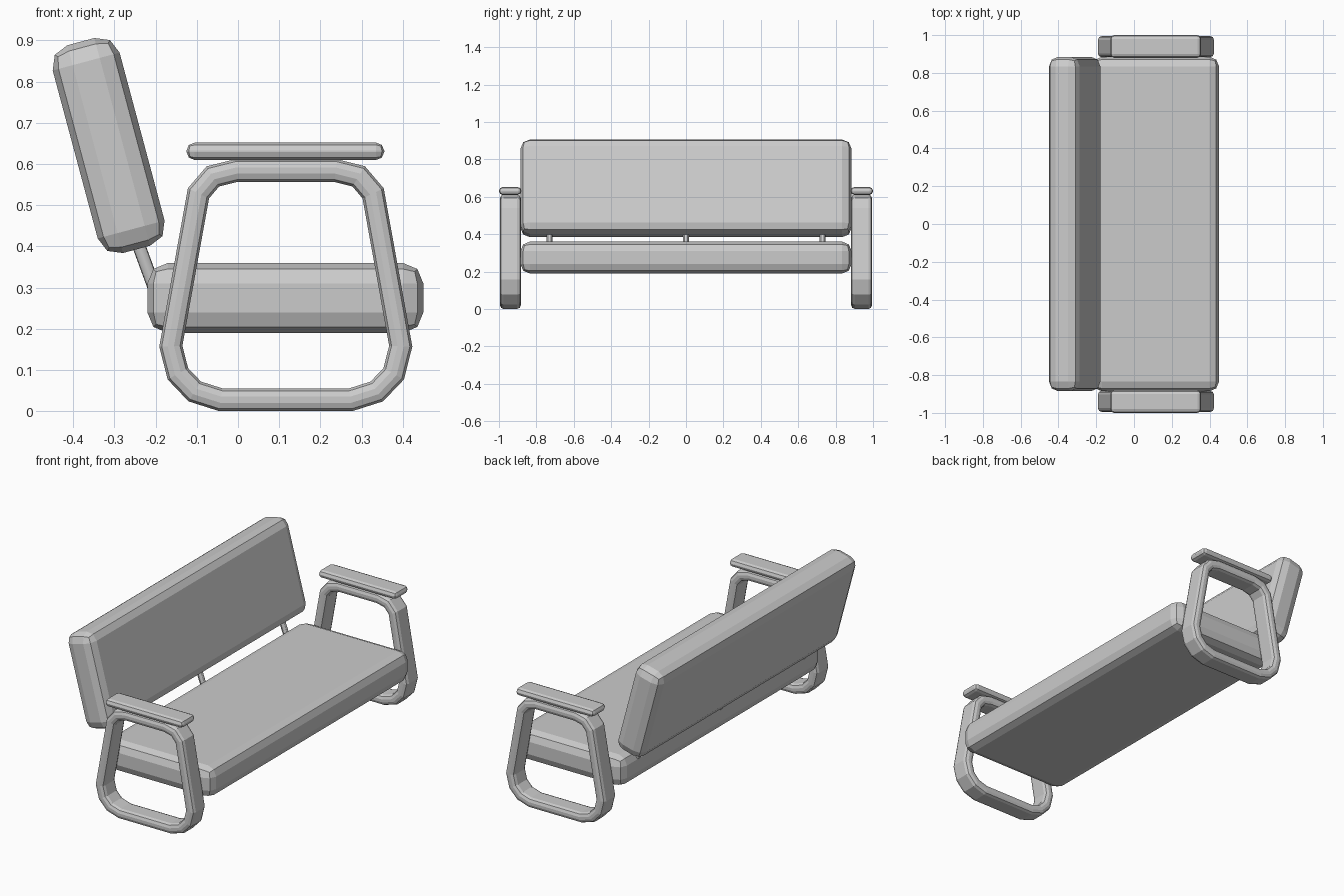
import bpy, bmesh
from math import radians, sin, cos, pi
from mathutils import Vector

if "Cube" in bpy.data.objects:
    bpy.data.objects.remove(bpy.data.objects["Cube"])


def finish(name, bm):
    bmesh.ops.recalc_face_normals(bm, faces=bm.faces)
    me = bpy.data.meshes.new(name)
    bm.to_mesh(me)
    bm.free()
    ob = bpy.data.objects.new(name, me)
    bpy.context.collection.objects.link(ob)
    return ob


def padded_box(name, size, loc, bevel, tilt=0.0):
    bm = bmesh.new()
    bmesh.ops.create_cube(bm, size=1)
    bmesh.ops.scale(bm, vec=size, verts=bm.verts)
    bmesh.ops.bevel(bm, geom=bm.edges[:], offset=bevel, segments=2,
                    profile=0.5, affect='EDGES')
    ob = finish(name, bm)
    ob.location = loc
    ob.rotation_euler.y = tilt
    return ob


def rounded_section(w, h, r):
    pts = []
    for i, (sx, sy) in enumerate([(1, 1), (-1, 1), (-1, -1), (1, -1)]):
        for k in range(3):
            a = (i + k / 2) * pi / 2
            pts.append((sx * (w / 2 - r) + r * cos(a), sy * (h / 2 - r) + r * sin(a)))
    return pts


def loop_frame(name, path, section, y):
    # sweep the section around a closed path in the xz plane, mitred at each point
    bm = bmesh.new()
    rings = []
    n = len(path)
    for i in range(n):
        p = Vector(path[i])
        d0 = (p - Vector(path[i - 1])).normalized()
        d1 = (Vector(path[(i + 1) % n]) - p).normalized()
        n0, n1 = Vector((d0.y, -d0.x)), Vector((d1.y, -d1.x))
        m = (n0 + n1).normalized()
        m /= m.dot(n1)
        rings.append([bm.verts.new((p.x + m.x * a, y + b, p.y + m.y * a)) for a, b in section])
    s = len(section)
    for i in range(n):
        r0, r1 = rings[i], rings[(i + 1) % n]
        for j in range(s):
            k = (j + 1) % s
            bm.faces.new((r0[j], r0[k], r1[k], r1[j]))
    return finish(name, bm)


def rod(name, a, b, radius):
    a, b = Vector(a), Vector(b)
    d = b - a
    bpy.ops.mesh.primitive_cylinder_add(vertices=12, radius=radius, depth=d.length,
                                        location=(a + b) / 2,
                                        rotation=d.to_track_quat('Z', 'Y').to_euler())
    ob = bpy.context.object
    ob.name = name
    bpy.ops.object.shade_smooth_by_angle()


# cushions
padded_box("seat", (0.67, 1.77, 0.17), (0.115, 0, 0.275), 0.05)
padded_box("backrest", (0.168, 1.77, 0.522), (-0.314, 0, 0.645), 0.05, radians(-15))

# looped side frames with arm pads
cx = 0.116
half = [(0.158, 0.028), (0.221, 0.048), (0.262, 0.091), (0.279, 0.158),
        (0.212, 0.529), (0.177, 0.570), (0.121, 0.584)]
path = [(cx + x, z) for x, z in half] + [(cx - x, z) for x, z in reversed(half)]
section = rounded_section(0.055, 0.112, 0.02)
for side, s in (("left", -1), ("right", 1)):
    loop_frame(side + "_frame", path, section, s * 0.939)
    padded_box(side + "_arm_pad", (0.48, 0.12, 0.042), (0.115, s * 0.94, 0.631), 0.0195)

# rods joining the backrest to the seat
for i, y in enumerate((-0.73, 0, 0.73)):
    rod(f"back_support_{i + 1}", (-0.185, y, 0.25), (-0.262, y, 0.46), 0.016)
